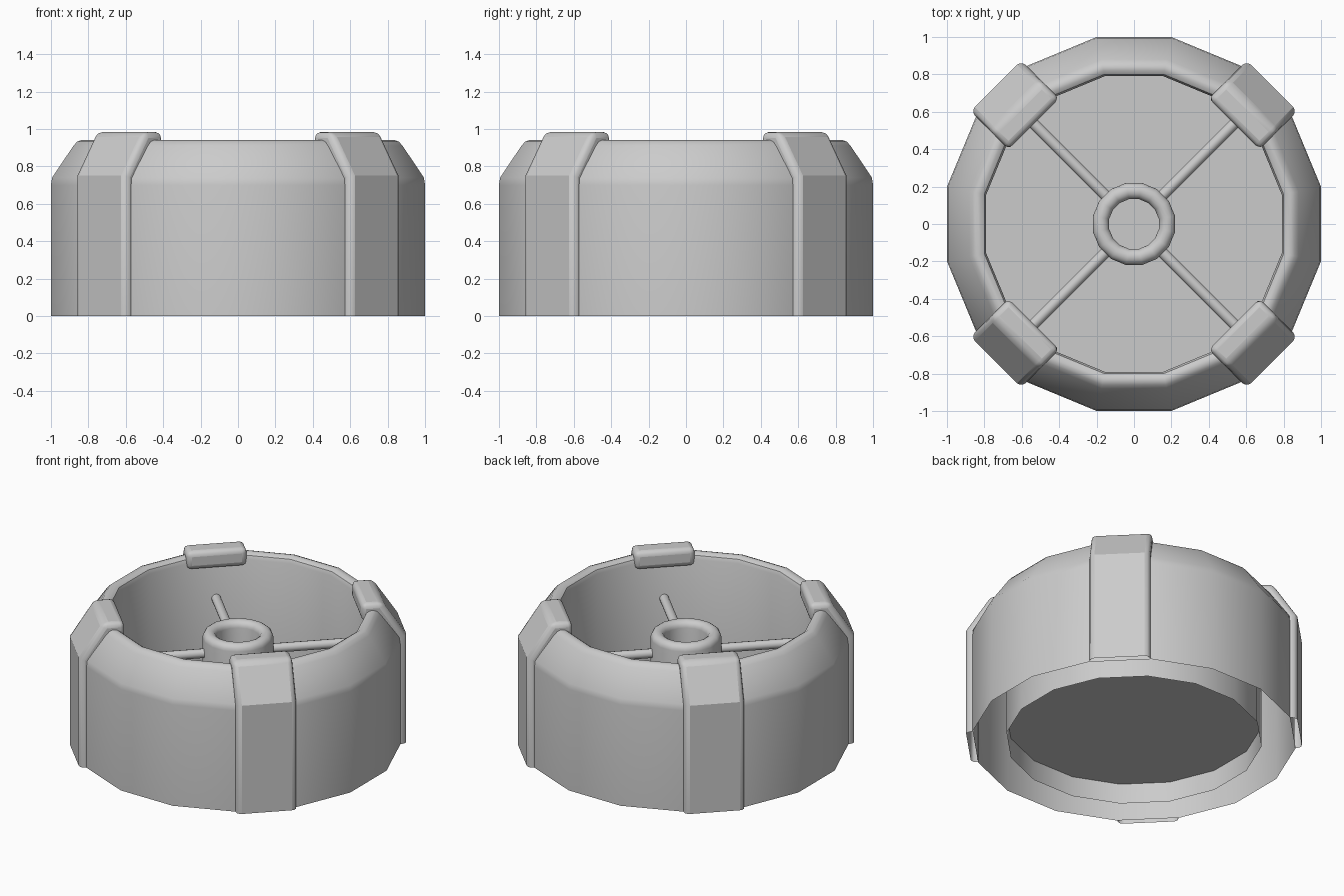
import bpy, bmesh, math
from mathutils import Matrix, Vector

cube = bpy.data.objects.get("Cube")
if cube:
    bpy.data.objects.remove(cube, do_unlink=True)

grey = bpy.data.materials.new("plain_grey")
grey.use_nodes = True
GREY = (0.6, 0.6, 0.6, 1.0)
grey.diffuse_color = GREY
grey.node_tree.nodes["Principled BSDF"].inputs["Base Color"].default_value = GREY

SIDES = 16


def finish(bm, name, bevel=0.0, angle=35):
    mesh = bpy.data.meshes.new(name)
    bm.to_mesh(mesh)
    bm.free()
    mesh.materials.append(grey)
    obj = bpy.data.objects.new(name, mesh)
    bpy.context.collection.objects.link(obj)
    if bevel:
        mod = obj.modifiers.new("rounded_edges", 'BEVEL')
        mod.width = bevel
        mod.segments = 3
        mod.limit_method = 'ANGLE'
        mod.angle_limit = math.radians(45)
    bpy.ops.object.select_all(action='DESELECT')
    obj.select_set(True)
    bpy.context.view_layer.objects.active = obj
    bpy.ops.object.shade_smooth_by_angle(angle=math.radians(angle))
    return obj


def lathe(name, profile, sides=SIDES):
    """Turn a profile of (flat-to-centre distance, height) around z."""
    bm = bmesh.new()
    grow = 1 / math.cos(math.pi / sides)
    rings = []
    for r, z in profile:
        ring = []
        for i in range(sides):
            a = 2 * math.pi * (i + 0.5) / sides
            ring.append(bm.verts.new((r * grow * math.cos(a), r * grow * math.sin(a), z)))
        rings.append(ring)
    for low, high in zip(rings, rings[1:]):
        for i in range(sides):
            j = (i + 1) % sides
            bm.faces.new((low[i], low[j], high[j], high[i]))
    return finish(bm, name)


def clamp_pad(name, turn):
    """Strap that folds over the wall, open towards the wall it covers."""
    half = 0.192
    outer = [(1.044, 0), (1.044, 0.75), (0.89, 0.985), (0.757, 0.985), (0.757, 0.86)]
    inner = [(0.997, 0), (0.997, 0.735), (0.855, 0.93), (0.80, 0.93), (0.80, 0.86)]
    bm = bmesh.new()

    def row(points, y):
        return [bm.verts.new((r, y, z)) for r, z in points]

    out_a, out_b = row(outer, -half), row(outer, half)
    in_a, in_b = row(inner, -half), row(inner, half)
    for i in range(len(outer) - 1):
        bm.faces.new((out_a[i], out_b[i], out_b[i + 1], out_a[i + 1]))
        bm.faces.new((in_a[i], out_a[i], out_a[i + 1], in_a[i + 1]))
        bm.faces.new((out_b[i], in_b[i], in_b[i + 1], out_b[i + 1]))
    bm.faces.new((out_a[-1], out_b[-1], in_b[-1], in_a[-1]))
    bm.transform(Matrix.Rotation(turn, 4, 'Z'))
    finish(bm, name, bevel=0.033, angle=30)


def spoke(name, turn):
    start, end, height = 0.18, 0.80, 0.64
    bm = bmesh.new()
    bmesh.ops.create_cone(bm, segments=12, radius1=0.03, radius2=0.03,
                          depth=end - start, cap_ends=False)
    bm.transform(Matrix.Rotation(turn, 4, 'Z')
                 @ Matrix.Translation(((start + end) / 2, 0, height))
                 @ Matrix.Rotation(math.pi / 2, 4, 'Y'))
    finish(bm, name)


# Outer wall with sloped shoulder, rounded rim and inner wall, open underneath
lathe("basin_wall", [(1, 0), (1, 0.70), (0.994, 0.74), (0.88, 0.91), (0.86, 0.932),
                     (0.84, 0.94), (0.82, 0.938), (0.80, 0.925), (0.79, 0.90), (0.79, 0)])

# Basin floor
bm = bmesh.new()
bmesh.ops.create_circle(bm, cap_ends=True, segments=SIDES,
                        radius=0.79 / math.cos(math.pi / SIDES))
bm.transform(Matrix.Translation((0, 0, 0.14)) @ Matrix.Rotation(math.pi / SIDES, 4, 'Z'))
finish(bm, "basin_floor")

# Central hollow hub with a rounded lip
mid, lip, top = 0.176, 0.043, 0.735
arc = [(mid + lip * math.cos(math.pi * k / 8), top + lip * math.sin(math.pi * k / 8))
       for k in range(9)]
lathe("hub", [(mid + lip, 0.14)] + arc + [(mid - lip, 0.14)])

# Four spokes and four clamp pads on the diagonals
for k, place in enumerate(("back_left", "back_right", "front_right", "front_left")):
    turn = math.pi / 4 + k * math.pi / 2
    spoke("spoke_" + place, turn)
    clamp_pad("clamp_pad_" + place, turn)
